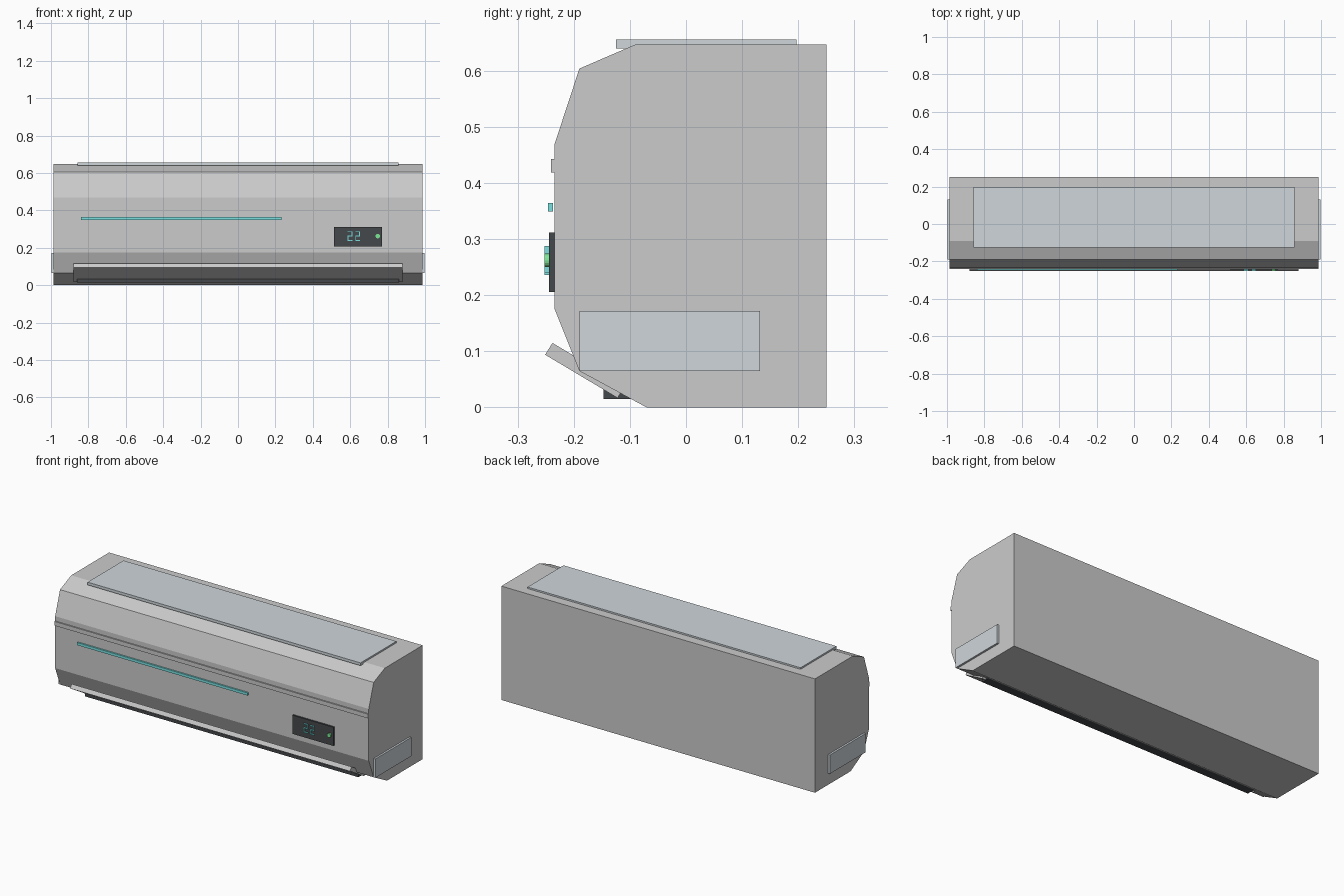
import bpy, bmesh
from mathutils import Vector

if "Cube" in bpy.data.objects:
    bpy.data.objects.remove(bpy.data.objects["Cube"])


def material(name, rgb):
    m = bpy.data.materials.new(name)
    m.diffuse_color = (*rgb, 1)
    m.use_nodes = True
    m.node_tree.nodes["Principled BSDF"].inputs["Base Color"].default_value = m.diffuse_color
    return m


CYAN = material("cyan_glow", (0.2, 0.75, 0.75))
GREEN = material("green_light", (0.2, 0.8, 0.3))
DARK = material("dark_plastic", (0.06, 0.065, 0.07))
VENT = material("vent_grey", (0.62, 0.67, 0.7))


def extrude_x(name, profile, x0, x1, mat=None):
    """Extrude a (y, z) outline along x."""
    bm = bmesh.new()
    face = bm.faces.new([bm.verts.new((x0, y, z)) for y, z in profile])
    ext = bmesh.ops.extrude_face_region(bm, geom=[face])
    moved = [v for v in ext["geom"] if isinstance(v, bmesh.types.BMVert)]
    bmesh.ops.translate(bm, verts=moved, vec=Vector((x1 - x0, 0, 0)))
    bmesh.ops.recalc_face_normals(bm, faces=bm.faces)
    mesh = bpy.data.meshes.new(name)
    bm.to_mesh(mesh)
    bm.free()
    ob = bpy.data.objects.new(name, mesh)
    bpy.context.collection.objects.link(ob)
    if mat:
        mesh.materials.append(mat)
    return ob


def box(name, x, y, z, mat=None):
    """Box from (min, max) ranges."""
    return extrude_x(name, [(y[0], z[0]), (y[1], z[0]), (y[1], z[1]), (y[0], z[1])], x[0], x[1], mat)


# Main casing with faceted front
extrude_x("casing", [(0.25, 0), (0.25, 0.647), (-0.09, 0.647), (-0.19, 0.604),
                     (-0.234, 0.47), (-0.234, 0.175), (-0.19, 0.065), (-0.07, 0)], -0.986, 0.986)

# Top intake and side panels
box("top_intake", (-0.858, 0.858), (-0.125, 0.197), (0.64, 0.656), VENT)
for side, x in (("left", (-0.997, -0.98)), ("right", (0.98, 0.997))):
    box(side + "_side_panel", x, (-0.19, 0.132), (0.065, 0.172), VENT)

# Front trim and light strip
box("front_trim", (-0.986, 0.986), (-0.241, -0.23), (0.419, 0.443))
box("light_strip", (-0.84, 0.232), (-0.246, -0.237), (0.349, 0.364), CYAN)

# Air outlet and tilted louver flap
box("air_outlet", (-0.86, 0.86), (-0.147, -0.06), (0.015, 0.04), DARK)
extrude_x("louver", [(-0.251, 0.094), (-0.122, 0.017), (-0.109, 0.038), (-0.238, 0.115)], -0.88, 0.88)

# Display panel with bar segments
box("display_panel", (0.512, 0.77), (-0.244, -0.233), (0.206, 0.312), DARK)
T = 0.005
LOW, MID, TOP, W = 0.2385, 0.262, 0.2855, 0.026
for d, x in enumerate((0.586, 0.627)):
    for i, z in enumerate((LOW, MID, TOP)):
        box(f"display_bar_{d}_{i}", (x, x + W), (-0.252, -0.243), (z - T / 2, z + T / 2), CYAN)
    for i, (bx, a, b) in enumerate(((x, LOW, MID), (x + W - T, MID, TOP))):
        box(f"display_post_{d}_{i}", (bx, bx + T), (-0.252, -0.243), (a + T / 2, b - T / 2), CYAN)

# Status light
bpy.ops.mesh.primitive_cylinder_add(vertices=16, radius=0.012, depth=0.009,
                                    location=(0.747, -0.2475, 0.262), rotation=(1.5708, 0, 0))
light = bpy.context.object
light.name = "status_light"
light.data.materials.append(GREEN)
